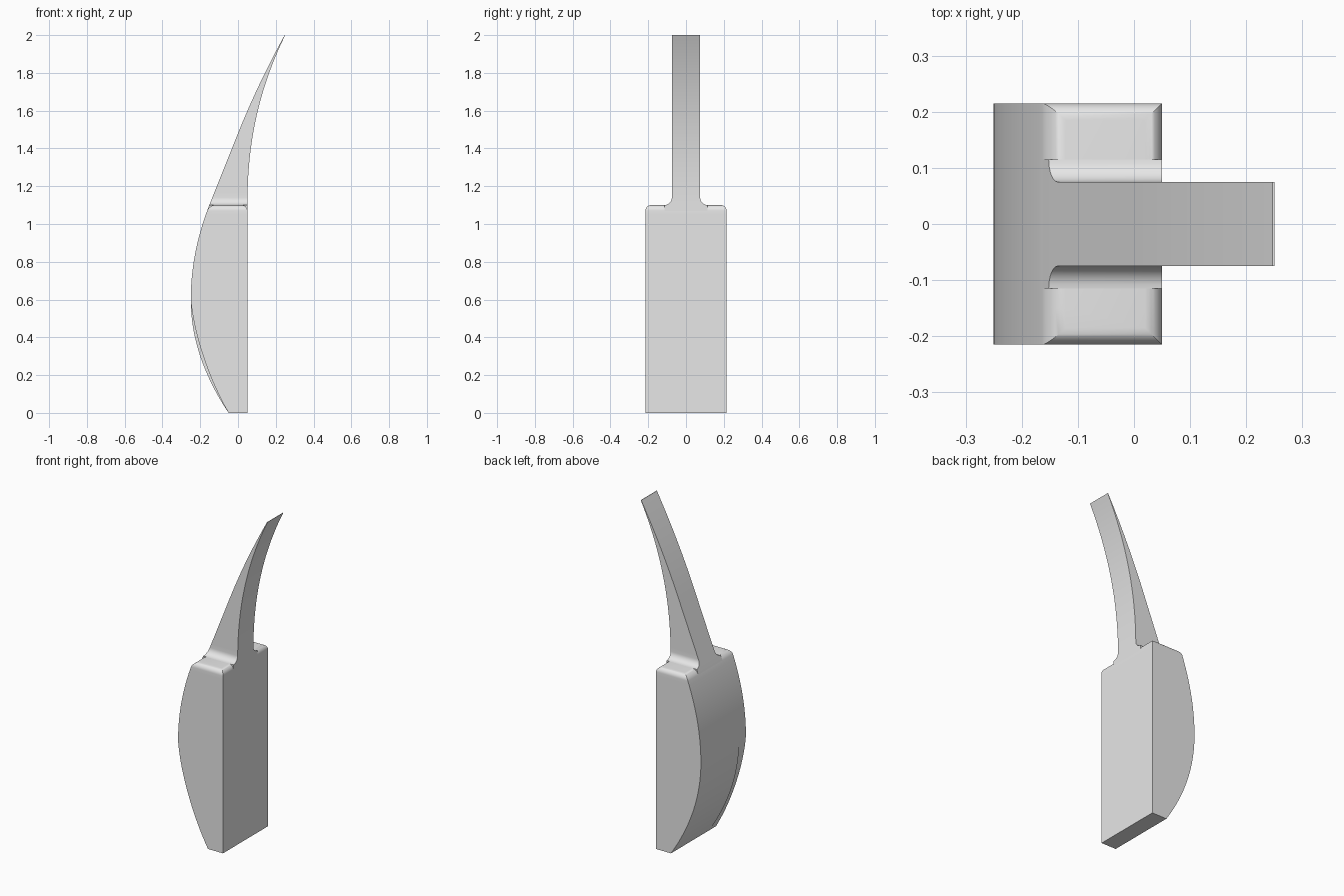
import bpy, bmesh, math

cube = bpy.data.objects.get("Cube")
if cube:
    bpy.data.objects.remove(cube, do_unlink=True)

grey = bpy.data.materials.new("plain_grey")
grey.use_nodes = True
grey.diffuse_color = (0.8, 0.8, 0.8, 1)
grey.node_tree.nodes["Principled BSDF"].inputs["Base Color"].default_value = (0.8, 0.8, 0.8, 1)

HALF = 0.215        # half width of the body
NECK = 0.075        # half width of the blade
SHOULDER = 1.1      # height of the shoulders
ROUND = 0.03        # shoulder edge rounding
FILLET = 0.04       # blend between blade and shoulder
BELLY = 0.6         # height of the widest point
STEP_Y = -0.15      # where the shallow relief on the belly starts


def belly_x(z):
    """Curved rear outline, from the foot to the tip."""
    if z < BELLY:
        return -0.25 + 0.2 * ((BELLY - z) / BELLY) ** 2
    if z < SHOULDER:
        return -0.25 + 0.392 * (z - BELLY) ** 2
    if z < 1.48:
        return -0.152 + 0.4 * (z - SHOULDER)
    u = (z - 1.48) / 0.52
    return 0.208 * u + 0.039 * u * u


def face_x(z):
    """Flat face that sweeps forward into the blade tip."""
    t = max(0, (z - SHOULDER) / 0.9)
    return 0.05 + 0.2 * t ** 2.2


def relief(z):
    """Depth of the shallow relief low on the belly."""
    return 0.016 * math.sin(math.pi * z / BELLY) if z < BELLY else 0


def loft(name, rings):
    """Skin a stack of equal rings and close both ends."""
    bm = bmesh.new()
    loops = [[bm.verts.new(p) for p in ring] for ring in rings]
    for low, high in zip(loops, loops[1:]):
        for i in range(len(low)):
            j = (i + 1) % len(low)
            bm.faces.new((low[i], low[j], high[j], high[i]))
    bm.faces.new(loops[0])
    bm.faces.new(loops[-1])
    bmesh.ops.remove_doubles(bm, verts=bm.verts, dist=1e-5)
    bmesh.ops.recalc_face_normals(bm, faces=bm.faces)
    mesh = bpy.data.meshes.new(name)
    bm.to_mesh(mesh)
    bm.free()
    mesh.materials.append(grey)
    obj = bpy.data.objects.new(name, mesh)
    bpy.context.collection.objects.link(obj)
    bpy.ops.object.select_all(action="DESELECT")
    obj.select_set(True)
    bpy.context.view_layer.objects.active = obj
    bpy.ops.object.shade_smooth_by_angle(angle=math.radians(30))


def body_ring(z, inset=0):
    rear, front, side = belly_x(z) + inset, face_x(z) - inset, HALF - inset
    cut = rear + relief(z)
    return [(rear, side, z), (rear, STEP_Y, z), (cut, STEP_Y, z),
            (cut, -side, z), (front, -side, z), (front, side, z)]


def blade_ring(z, half):
    rear, front = belly_x(z), face_x(z)
    return [(rear, half, z), (rear, -half, z), (front, -half, z), (front, half, z)]


# Body: bellied block with rounded shoulder edges
base = SHOULDER - ROUND
rings = [body_ring(base * i / 48) for i in range(49)]
for i in range(1, 9):
    a = math.pi / 2 * i / 8
    rings.append(body_ring(base + ROUND * math.sin(a), ROUND * (1 - math.cos(a))))
loft("body", rings)

# Blade: tapering prong that flares into the shoulders
rings = [blade_ring(base, NECK + FILLET)]
for i in range(9):
    a = math.pi / 2 * i / 8
    rings.append(blade_ring(SHOULDER + FILLET * (1 - math.cos(a)),
                            NECK + FILLET * (1 - math.sin(a))))
start = SHOULDER + FILLET
rings += [blade_ring(start + (2 - start) * i / 32, NECK) for i in range(1, 33)]
loft("blade", rings)
